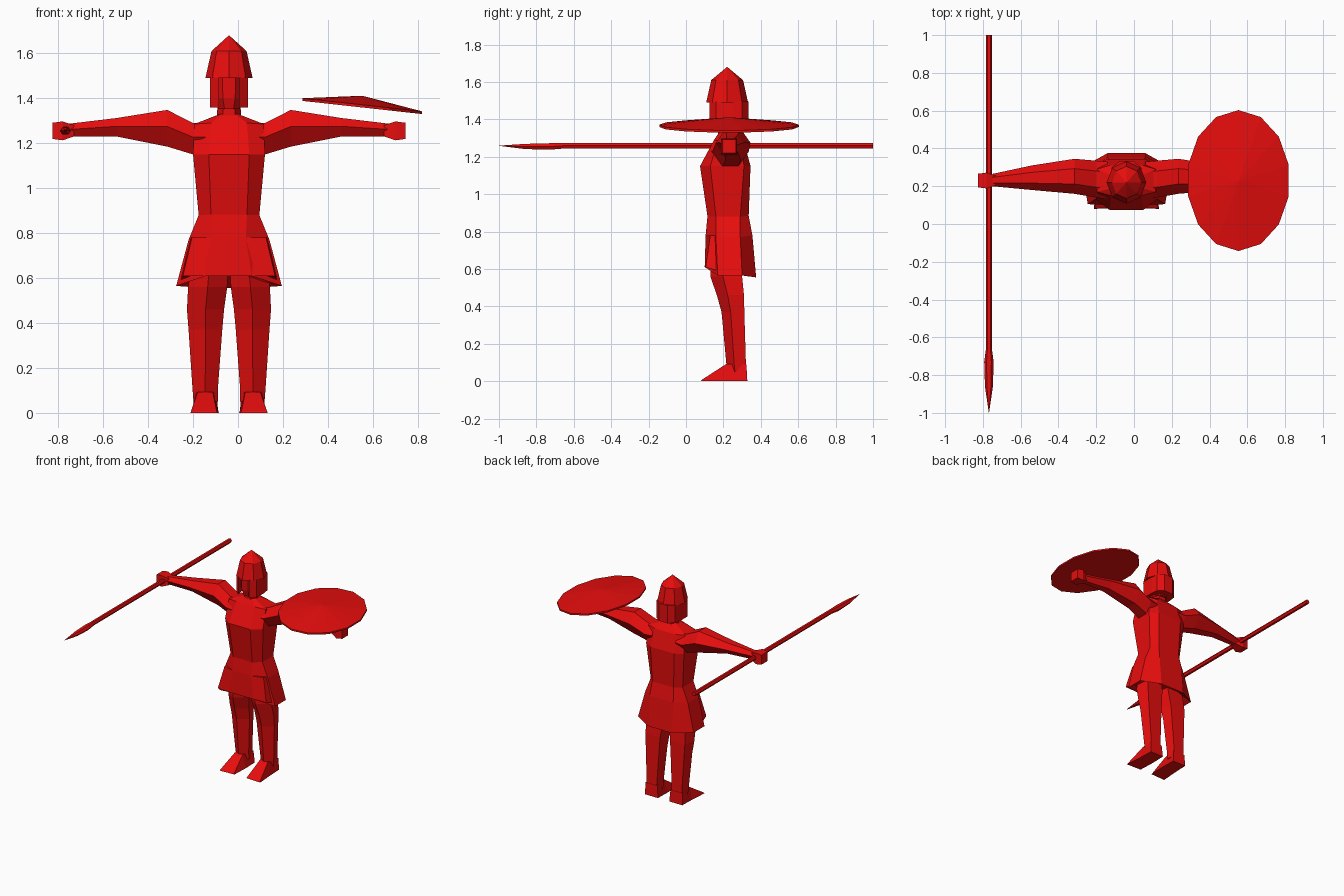
import bpy, bmesh, math
from mathutils import Vector

CX, CY = -0.04, 0.22          # body axis

red = bpy.data.materials.new("red")
red.diffuse_color = (0.8, 0.004, 0.004, 1)


def make(name, bm):
    bmesh.ops.remove_doubles(bm, verts=bm.verts, dist=0.0005)
    bmesh.ops.recalc_face_normals(bm, faces=bm.faces)
    me = bpy.data.meshes.new(name)
    bm.to_mesh(me)
    bm.free()
    me.materials.append(red)
    ob = bpy.data.objects.new(name, me)
    bpy.context.collection.objects.link(ob)
    return ob


def loft(name, rings):
    """Skin a list of equal-length point rings, closed at both ends."""
    bm = bmesh.new()
    rows = [[bm.verts.new(Vector(p)) for p in r] for r in rings]
    n = len(rows[0])
    for a, b in zip(rows, rows[1:]):
        for i in range(n):
            j = (i + 1) % n
            bm.faces.new((a[i], a[j], b[j], b[i]))
    bm.faces.new(rows[0][::-1])
    bm.faces.new(rows[-1])
    return make(name, bm)


def body_ring(zf, zs, zb, fx, yf, sx, y1, y2, bx, yb):
    """Eight-point ring: front pair, side pairs, back pair."""
    return [(CX - fx, yf, zf), (CX + fx, yf, zf), (CX + sx, y1, zs), (CX + sx, y2, zs),
            (CX + bx, yb, zb), (CX - bx, yb, zb), (CX - sx, y2, zs), (CX - sx, y1, zs)]


# Tunic torso
loft("torso", [
    body_ring(0.88, 0.88, 0.88, 0.08, 0.115, 0.135, 0.16, 0.29, 0.09, 0.335),
    body_ring(1.15, 1.15, 1.15, 0.09, 0.075, 0.16, 0.13, 0.31, 0.10, 0.345),
    body_ring(1.29, 1.285, 1.28, 0.08, 0.15, 0.155, 0.17, 0.29, 0.09, 0.31),
    body_ring(1.335, 1.33, 1.335, 0.02, 0.18, 0.04, 0.20, 0.24, 0.02, 0.26)])

# Flared skirt, longer at the sides and back
skirt = loft("skirt", [
    body_ring(0.61, 0.61, 0.61, 0.05, 0.18, 0.15, 0.20, 0.28, 0.06, 0.31),
    body_ring(0.61, 0.565, 0.555, 0.10, 0.10, 0.235, 0.17, 0.30, 0.10, 0.375),
    body_ring(0.78, 0.77, 0.78, 0.075, 0.105, 0.18, 0.16, 0.29, 0.10, 0.355),
    body_ring(0.885, 0.88, 0.885, 0.08, 0.115, 0.135, 0.16, 0.29, 0.09, 0.335)])
# Stiff front side panels of the skirt
for s, tag in ((-1, "right"), (1, "left")):
    loft(f"skirt_panel_{tag}", [
        [(CX + s * x, y, z) for x, y, z in
         ((0.08, 0.10, 0.61), (0.205, 0.105, 0.61), (0.22, 0.20, 0.58), (0.10, 0.20, 0.61))],
        [(CX + s * x, y, z) for x, y, z in
         ((0.075, 0.105, 0.78), (0.165, 0.13, 0.78), (0.175, 0.20, 0.78), (0.10, 0.20, 0.78))]])


# Legs: ridged front, flat back
def leg_ring(s, z, xi, xo, yf, yb):
    xm, ys = (xi + xo) / 2, yf + (yb - yf) * 0.4
    xs = (xo - xi) * 0.12
    return [(CX + s * x, y, z) for x, y in
            ((xm, yf), (xo, ys), (xo - xs, yb), (xi + xs, yb), (xi, ys))]


for s, tag in ((-1, "right"), (1, "left")):
    loft(f"leg_{tag}", [
        leg_ring(s, 0.05, 0.05, 0.158, 0.22, 0.325),
        leg_ring(s, 0.10, 0.05, 0.162, 0.215, 0.32),
        leg_ring(s, 0.37, 0.03, 0.18, 0.19, 0.312),
        leg_ring(s, 0.46, 0.022, 0.187, 0.165, 0.31),
        leg_ring(s, 0.56, 0.008, 0.182, 0.13, 0.30),
        leg_ring(s, 0.68, 0.005, 0.165, 0.13, 0.28)])

    # Wedge foot
    def fp(x, y, z):
        return (CX + s * x, y, z)
    loft(f"foot_{tag}", [
        [fp(0.05, 0.085, 0), fp(0.172, 0.08, 0), fp(0.168, 0.085, 0.008), fp(0.055, 0.09, 0.008)],
        [fp(0.045, 0.215, 0), fp(0.162, 0.215, 0), fp(0.14, 0.215, 0.092), fp(0.072, 0.215, 0.092)],
        [fp(0.048, 0.328, 0), fp(0.158, 0.328, 0), fp(0.155, 0.323, 0.09), fp(0.055, 0.323, 0.09)]])


# Arms held straight out to the sides, ending in flared fists
def arm_ring(s, u, y0, y1, z0, z1):
    ym, zm = (y0 + y1) / 2, z0 + (z1 - z0) * 0.55
    w = (y1 - y0) * 0.22
    return [(CX + s * u, y, z) for y, z in
            ((y0, zm), (ym - w, z1), (ym + w, z1), (y1, zm), (ym + w, z0), (ym - w, z0))]


for s, tag in ((-1, "right"), (1, "left")):
    loft(f"arm_{tag}", [
        arm_ring(s, 0.10, 0.13, 0.33, 1.15, 1.29),
        arm_ring(s, 0.16, 0.14, 0.335, 1.15, 1.29),
        arm_ring(s, 0.275, 0.16, 0.345, 1.185, 1.348),
        arm_ring(s, 0.50, 0.18, 0.31, 1.23, 1.312),
        arm_ring(s, 0.71, 0.20, 0.265, 1.23, 1.287)])
    loft(f"fist_{tag}", [
        [(CX + s * u, CY + 0.01 + y, 1.255 + z) for y, z in
         ((-h, -h), (h, -h), (h, h), (-h, h))]
        for u, h in ((0.69, 0.025), (0.74, 0.042), (0.785, 0.036))])


# Neck and head
def circle(z, rx, ry, n=8, cy=CY, turn=0.0):
    return [(CX + rx * math.cos(turn + 2 * math.pi * i / n),
             cy + ry * math.sin(turn + 2 * math.pi * i / n), z) for i in range(n)]


loft("neck", [circle(1.29, 0.055, 0.055, 6), circle(1.40, 0.05, 0.055, 6)])
loft("head", [circle(1.352, 0.052, 0.07, turn=math.pi / 8),
              circle(1.40, 0.072, 0.085, turn=math.pi / 8),
              circle(1.50, 0.075, 0.09, turn=math.pi / 8)])

# Helmet: peaked bowl, cheek guards, nape guard
loft("helmet", [circle(1.49, 0.105, 0.112),
                circle(1.61, 0.078, 0.085),
                circle(1.68, 0.0006, 0.0006)])
for s, tag in ((-1, "right"), (1, "left")):
    loft(f"cheek_guard_{tag}", [
        [(CX + s * x, y, z) for x, y in
         ((0.045, 0.125), (0.085, 0.16), (0.085, 0.25), (0.06, 0.25), (0.06, 0.17))]
        for z in (1.36, 1.495)])
loft("nape_guard", [
    [(CX + x, y, z) for x, y in
     ((-0.085, 0.24), (0.085, 0.24), (0.078, 0.30), (0.035, 0.333), (-0.035, 0.333), (-0.078, 0.30))]
    for z in (1.36, 1.495)])


# Oval shield: shallow cone on a thin rim, tilted outward
def shield_ring(k, rise):
    return [(0.553 + 0.273 * k * math.sin(2 * math.pi * i / 14),
             0.23 + 0.373 * k * math.cos(2 * math.pi * i / 14),
             1.359 + rise - 0.11 * 0.273 * k * math.sin(2 * math.pi * i / 14)) for i in range(14)]


loft("shield", [shield_ring(0.002, 0), shield_ring(1, 0), shield_ring(1, 0.012),
                shield_ring(0.002, 0.052)])


# Spear: six-sided shaft and flattened leaf point
def spear_ring(y, rx, rz, cz=1.259):
    return [(-0.768 + rx * math.cos(math.pi * i / 3), y, cz + rz * math.sin(math.pi * i / 3))
            for i in range(6)]


loft("spear_shaft", [spear_ring(1.0, 0.016, 0.017), spear_ring(-0.66, 0.016, 0.017)])
loft("spear_point", [spear_ring(-0.64, 0.013, 0.016), spear_ring(-0.73, 0.025, 0.02, 1.255),
                     spear_ring(-0.86, 0.021, 0.016, 1.255), spear_ring(-1.0, 0.0006, 0.0006)])
